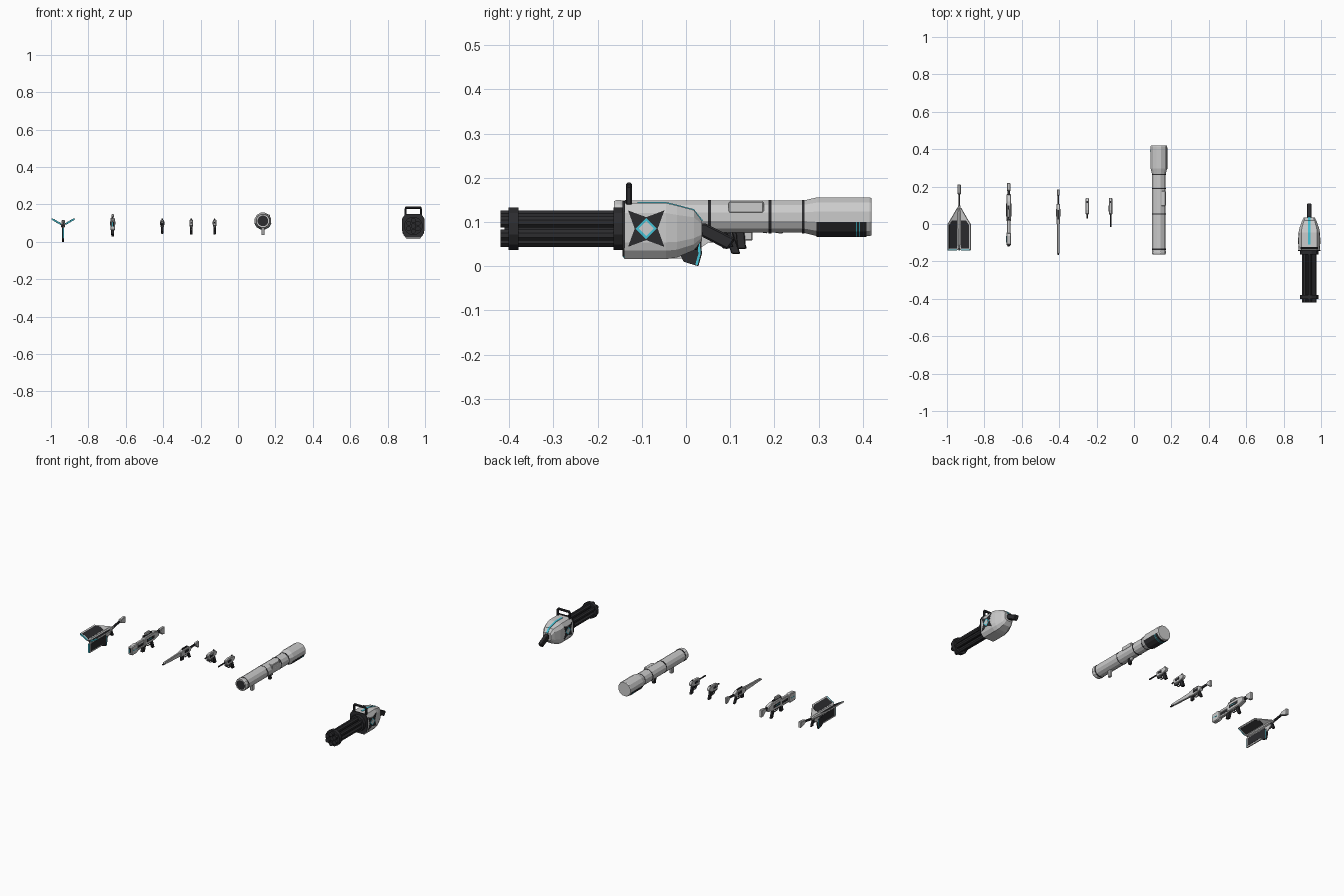
import bpy, bmesh, math
from mathutils import Matrix, Vector

if "Cube" in bpy.data.objects:
    bpy.data.objects.remove(bpy.data.objects["Cube"])


def material(name, color):
    m = bpy.data.materials.new(name)
    m.diffuse_color = color
    m.use_nodes = True
    m.node_tree.nodes["Principled BSDF"].inputs["Base Color"].default_value = m.diffuse_color
    return m


DARK = material("dark_metal", (0.025, 0.025, 0.028, 1))
CYAN = material("cyan_glow", (0.06, 0.55, 0.68, 1))
STEEL = material("mid_steel", (0.13, 0.13, 0.135, 1))


def finish(bm, name, mat=None, bevel=0):
    bmesh.ops.recalc_face_normals(bm, faces=bm.faces[:])
    me = bpy.data.meshes.new(name)
    bm.to_mesh(me)
    bm.free()
    ob = bpy.data.objects.new(name, me)
    bpy.context.collection.objects.link(ob)
    if mat:
        me.materials.append(mat)
    if bevel:
        b = ob.modifiers.new("chamfer", 'BEVEL')
        b.width, b.segments = bevel, 1
    return ob


def plate(name, pts, cx, hw, mat=None, bevel=0):
    """Side profile of (y, z) points, extruded across x."""
    bm = bmesh.new()
    f = bm.faces.new([bm.verts.new((cx - hw, y, z)) for y, z in pts])
    r = bmesh.ops.extrude_face_region(bm, geom=[f])
    bmesh.ops.translate(bm, vec=(2 * hw, 0, 0),
                        verts=[v for v in r['geom'] if isinstance(v, bmesh.types.BMVert)])
    return finish(bm, name, mat, bevel)


def box(name, cx, hw, y0, y1, z0, z1, mat=None, bevel=0):
    return plate(name, [(y0, z0), (y1, z0), (y1, z1), (y0, z1)], cx, hw, mat, bevel)


def skin(name, rings, mat=None):
    bm = bmesh.new()
    vs = [[bm.verts.new(p) for p in r] for r in rings]
    n = len(vs[0])
    for a, b in zip(vs, vs[1:]):
        for i in range(n):
            bm.faces.new((a[i], a[(i + 1) % n], b[(i + 1) % n], b[i]))
    bm.faces.new(vs[0])
    bm.faces.new(vs[-1])
    return finish(bm, name, mat)


def lathe(name, cx, cz, stations, n=12, mat=None):
    """Faceted turning along y from (y, radius) stations."""
    return skin(name, [[(cx + r * math.cos(math.tau * (i + .5) / n), y,
                         cz + r * math.sin(math.tau * (i + .5) / n)) for i in range(n)]
                       for y, r in stations], mat)


def grip(name, cx, y, ztop, zbot, hw=.007, d=.02, lean=.018, mat=DARK):
    return plate(name, [(y, ztop), (y + d, ztop), (y + d + lean, zbot), (y + lean, zbot)],
                 cx, hw, mat, .002)


def trigger_guard(name, cx, y0, y1, z0, z1, t=.003):
    plate(name, [(y0, z1), (y0, z0 + .006), (y0 + .008, z0), (y1, z0), (y1, z1), (y1 - t, z1),
                 (y1 - t, z0 + t), (y0 + .009, z0 + t), (y0 + t, z0 + .008), (y0 + t, z1)],
          cx, .003, STEEL)
    box(name.replace("guard", "lever"), cx, .002, (y0 + y1) / 2, (y0 + y1) / 2 + .003,
        z0 + .008, z1, DARK)


# --- rotary gun ---
X, Z = .937, .087
for i in range(6):
    a = math.tau * i / 6 + math.pi / 6
    lathe(f"rotary_barrel_{i}", X + .029 * math.cos(a), Z + .029 * math.sin(a),
          [(-.42, .0135), (-.14, .0135), (-.14, .008), (-.3, .008)][:2], 8, DARK)
lathe("rotary_axle", X, Z, [(-.41, .014), (-.14, .014)], 8, DARK)
for k, (y0, y1) in enumerate([(-.401, -.379), (-.164, -.142)]):
    lathe(f"barrel_clamp_{k}", X, Z, [(y0, .05), (y1, .05)], 12, DARK)


def hull_ring(y, hw, z0, z1, low):
    h = z1 - z0
    half = [(low, z0), (hw * .9, z0 + h * .15), (hw, z0 + h * .3), (hw, z0 + h * .82), (hw * .75, z1)]
    return [(X + a, y, b) for a, b in half] + [(X - a, y, b) for a, b in reversed(half)]


skin("rotary_housing", [hull_ring(-.139, .057, .018, .145, .035), hull_ring(-.045, .057, .018, .145, .035),
                        hull_ring(-.02, .052, .022, .139, .03), hull_ring(.018, .038, .038, .129, .022),
                        hull_ring(.036, .028, .06, .105, .016)])
skin("housing_front_plate", [hull_ring(-.144, .059, .024, .15, .037), hull_ring(-.138, .059, .024, .15, .037)], DARK)
plate("housing_top_strip", [(-.11, .14), (-.11, .147), (-.045, .147), (-.02, .141), (.018, .131),
                            (.038, .106), (.034, .1), (.015, .12)], X, .006, CYAN)
for s in (-1, 1):
    star = [(-.09 + r * math.cos(a), Z + r * math.sin(a)) for r, a in
            [((.058, .026)[i % 2], math.pi / 4 * (i + 1)) for i in range(8)]]
    plate("side_inlay", star, X + s * .0567, .0013, DARK)
    for nm, r, m, t in (("side_lamp", .024, CYAN, .0018), ("side_lamp_core", .017, None, .0023)):
        plate(nm, [(-.09 + r, Z), (-.09, Z + r), (-.09 - r, Z), (-.09, Z - r)], X + s * .0567, t, m)
    box("carry_handle_post", X + s * .041, .006, -.136, -.122, .14, .183, DARK, .003)
box("carry_handle_bar", X, .043, -.136, -.122, .178, .191, DARK, .004)
plate("rotary_rear_grip", [(.03, .097), (.042, .1), (.112, .064), (.094, .039), (.034, .07)], X, .0125, DARK, .004)

# --- tube launcher ---
X, Z = .133, .114
lathe("launcher_tube", X, Z, [(-.04, .001), (-.04, .029), (-.163, .029), (-.163, .036), (-.157, .039),
                              (-.148, .039), (-.144, .0375), (.265, .0375), (.297, .0455),
                              (.415, .0455), (.42, .043)], 12)
lathe("launcher_bore", X, Z, [(-.05, .0285), (-.045, .0285)], 12, DARK)
lathe("launcher_muzzle_liner", X, Z, [(-.16, .029), (-.05, .029), (-.05, .024), (-.16, .021), (-.16, .028)], 12, DARK)
for k, y in enumerate((-.135, .053, .19, .265)):
    lathe(f"launcher_band_{k}", X, Z, [(y - .003, .0388), (y + .003, .0388)], 12, DARK)


def belly_arc(y0, y1, r, nm, mat):
    pts = [(r * math.cos(a), r * math.sin(a)) for a in
           [math.radians(-165 + 30 * i) for i in range(6)]]
    skin(nm, [[(X + a, y, Z + b) for a, b in pts] for y in (y0, y1)], mat)


belly_arc(.295, .408, .047, "launcher_vent_panel", DARK)
belly_arc(.384, .387, .0478, "launcher_vent_light_a", CYAN)
belly_arc(.391, .394, .0478, "launcher_vent_light_b", CYAN)
box("launcher_side_box", X + .024, .013, .096, .176, .122, .149, None, .003)
grip("launcher_rear_grip", X, .112, .08, .041, .008, .02, .004)
box("launcher_trigger_block", X, .006, .128, .15, .06, .08, None, .002)
grip("launcher_front_grip", X, -.06, .08, .038, .008, .022, 0, None)

# --- two pistols, one long-barrelled ---
for x, muzzle, nm in ((-.25, .03, "short"), (-.125, -.015, "long")):
    lathe(nm + "_pistol_barrel", x, .103, [(muzzle, .0045), (.07, .0045)], 8, DARK)
    plate(nm + "_pistol_body", [(.05, .093), (.052, .116), (.075, .121), (.125, .121), (.14, .108),
                                (.135, .094), (.105, .083), (.065, .083)], x, .009, None, .003)
    box(nm + "_pistol_side_panel", x, .0102, .068, .1, .096, .11, DARK)
    box(nm + "_pistol_rear_sight", x, .003, .112, .122, .118, .126, DARK)
    plate(nm + "_pistol_under_block", [(.055, .076), (.085, .072), (.09, .09), (.055, .09)], x, .007, STEEL, .002)
    grip(nm + "_pistol_grip", x, .1, .088, .042, .007, .022, .016)
    trigger_guard(nm + "_pistol_trigger_guard", x, .075, .104, .058, .086)

# --- marksman rifle ---
X = -.405
lathe("marksman_barrel", X, .098, [(-.165, .005), (-.03, .006)], 8, DARK)
plate("marksman_barrel_shroud", [(-.16, .1), (-.155, .109), (.02, .115), (.02, .085), (-.05, .089), (-.13, .093)],
      X, .006, None, .002)
plate("marksman_receiver", [(0, .085), (0, .113), (.03, .12), (.085, .12), (.108, .106), (.1, .088), (.06, .08), (.02, .08)],
      X, .0105, None, .003)
box("marksman_side_panel", X, .0125, .04, .08, .093, .11, DARK, .002)
box("marksman_top_sight", X, .004, .025, .075, .117, .126, DARK)
box("marksman_magazine", X, .006, .01, .035, .055, .085, DARK, .002)
grip("marksman_grip", X, .072, .085, .045, .006, .018, .018)
trigger_guard("marksman_trigger_guard", X, .042, .075, .062, .083)
plate("marksman_stock_rod", [(.095, .095), (.095, .107), (.165, .109), (.165, .099)], X, .004, DARK)
plate("marksman_stock", [(.15, .098), (.155, .114), (.185, .116), (.185, .076), (.172, .078)], X, .008, None, .003)

# --- heavy rifle ---
X = -.67
plate("rifle_front_block", [(-.115, .075), (-.11, .117), (-.06, .122), (-.045, .11), (-.045, .078), (-.06, .064), (-.105, .064)],
      X, .013, None, .004)
box("rifle_muzzle", X, .007, -.119, -.11, .083, .11, DARK, .002)
box("rifle_front_light", X, .003, -.1205, -.117, .085, .108, CYAN)
box("rifle_upper_guard", X, .009, -.05, .035, .1, .119, None, .003)
box("rifle_inner_barrel", X, .006, -.05, .035, .085, .102, DARK)
box("rifle_lower_guard", X, .009, -.05, .035, .071, .085, None, .003)
plate("rifle_receiver", [(.015, .075), (.015, .118), (.03, .13), (.12, .13), (.155, .118), (.16, .09), (.12, .078)],
      X, .013, None, .004)
box("rifle_side_panel", X, .0142, .04, .11, .094, .112, DARK)
box("rifle_side_light", X, .0148, .05, .085, .102, .105, CYAN)
box("rifle_front_side_light", X, .0137, -.1, -.065, .09, .094, CYAN)
box("rifle_sight_base", X, .005, .02, .1, .128, .136, DARK)
box("rifle_sight", X, .007, .035, .08, .134, .15, None, .003)
plate("rifle_magazine", [(.0, .042), (.025, .038), (.04, .08), (.012, .08)], X, .008, DARK, .002)
grip("rifle_grip", X, .085, .082, .03, .007, .02, .018)
trigger_guard("rifle_trigger_guard", X, .052, .088, .058, .08)
box("rifle_stock_rod", X, .006, .15, .185, .097, .115, DARK)
plate("rifle_stock", [(.175, .1), (.178, .12), (.22, .122), (.22, .075), (.2, .078)], X, .009, None, .003)

# --- three-finned launcher ---
X, Z = -.935, .09
for k in range(3):
    M = Matrix.Translation(Vector((X, 0, Z))) @ Matrix.Rotation(math.radians(60 + 120 * k), 4, 'Y')
    for nm, pts, hw, m in (
            ("fin_frame", [(-.14, .01), (-.14, .071), (-.002, .071), (.035, .045), (.085, .012), (.085, 0), (-.12, 0)], .0035, None),
            ("fin_panel", [(-.13, .015), (-.13, .063), (-.005, .063), (.02, .044), (.02, .015)], .0048, DARK),
            ("fin_front_light", [(-.1425, .014), (-.1425, .068), (-.137, .068), (-.137, .014)], .0042, CYAN)):
        plate(f"{nm}_{k}", pts, 0, hw, m).data.transform(M)
lathe("fin_core", X, Z, [(-.125, .007), (-.11, .012), (.06, .013), (.1, .007)], 6)
lathe("fin_core_muzzle", X, Z, [(-.135, .006), (-.11, .006)], 6, DARK)
plate("fin_magazine", [(-.02, .04), (-.005, .012), (.028, .002), (.036, .03), (.034, .065), (-.01, .065)], X, .005, DARK)
plate("fin_magazine_light", [(.021, .006), (.026, .004), (.033, .03), (.031, .062), (.026, .062), (.028, .03)], X, .0058, CYAN)
grip("fin_grip", X, .065, .085, .042, .006, .018, .018)
trigger_guard("fin_trigger_guard", X, .04, .07, .056, .082)
plate("fin_stock_rod", [(.09, .083), (.09, .095), (.175, .108), (.175, .098)], X, .0045, DARK)
plate("fin_stock", [(.158, .095), (.162, .113), (.212, .118), (.212, .078), (.195, .08)], X, .009, None, .003)

# rest everything on the ground plane
for ob in bpy.context.collection.objects:
    ob.data.transform(Matrix.Translation((0, 0, -.002)))
